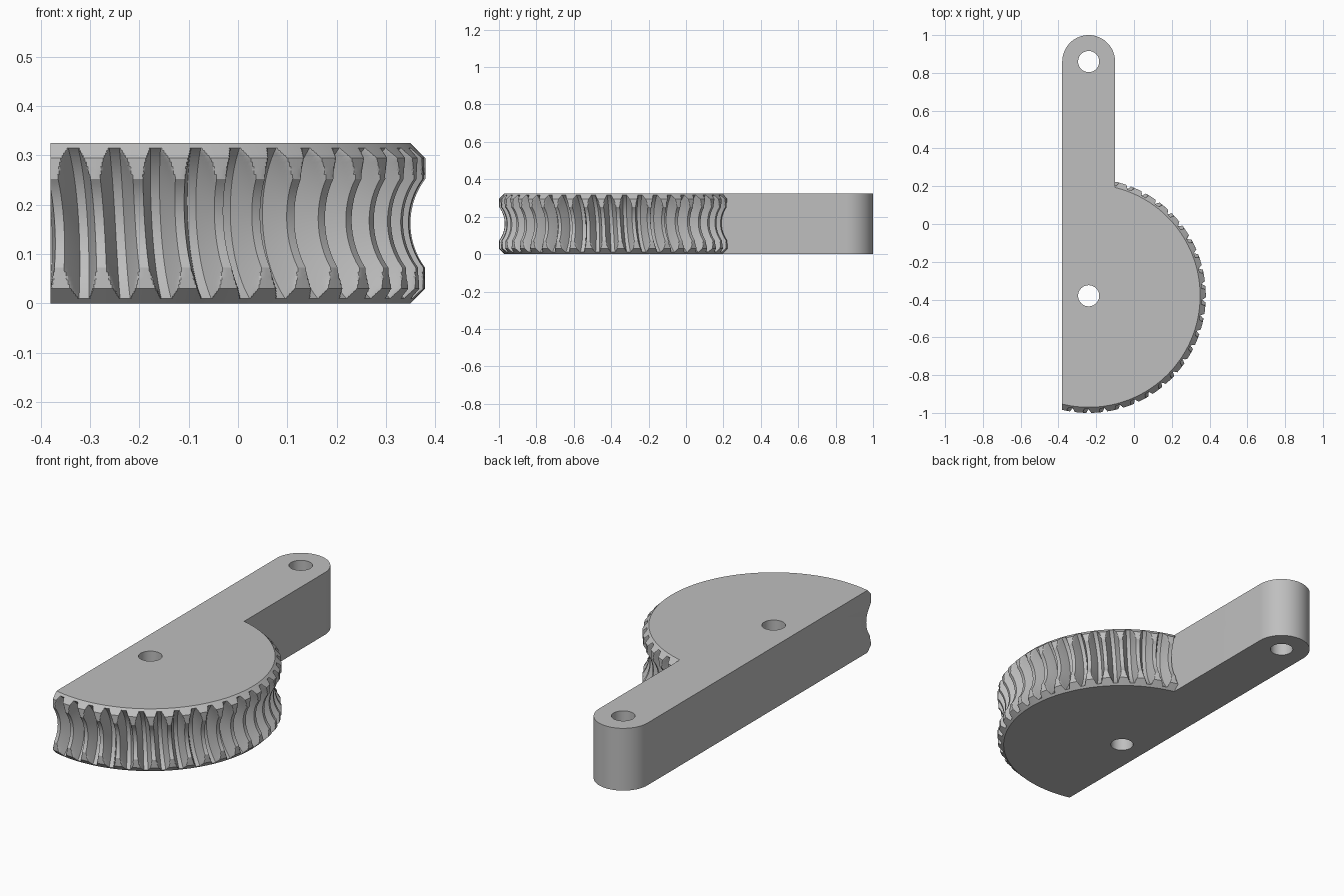
import bpy, bmesh, math
from mathutils import Vector

cube = bpy.data.objects.get("Cube")
if cube:
    bpy.data.objects.remove(cube, do_unlink=True)

# Main dimensions
HEIGHT = 0.325
MID = HEIGHT / 2
HUB = Vector((-0.24, -0.38, 0))      # wheel axis
ARM_END = Vector((-0.24, 0.86, 0))   # pivot at the arm tip
ARM_HALF = 0.14
HOLE = 0.056
TEETH = 45
OUTER, CAP = 0.62, 0.59              # rim radius, flat face radius
CHAMFER = OUTER - CAP
PITCH_R = 0.565
AXIS_R = 0.74                        # distance to the worm axis
THROAT, ROOT = 0.15, 0.207           # worm root and worm tip radii
WORM_R = AXIS_R - PITCH_R
PITCH = math.tau * PITCH_R / TEETH
SLOPE = math.tan(math.radians(20))

metal = bpy.data.materials.new("plain grey")
metal.use_nodes = True
GREY = (0.52, 0.52, 0.52, 1)
metal.diffuse_color = GREY
metal.node_tree.nodes["Principled BSDF"].inputs["Base Color"].default_value = GREY


def make_object(name, bm):
    bmesh.ops.recalc_face_normals(bm, faces=bm.faces)
    mesh = bpy.data.meshes.new(name)
    bm.to_mesh(mesh)
    bm.free()
    mesh.materials.append(metal)
    obj = bpy.data.objects.new(name, mesh)
    bpy.context.collection.objects.link(obj)
    return obj


def prism(name, outline, low, high):
    bm = bmesh.new()
    face = bm.faces.new([bm.verts.new((x, y, low)) for x, y in outline])
    grown = bmesh.ops.extrude_face_region(bm, geom=[face])["geom"]
    bmesh.ops.translate(bm, vec=(0, 0, high - low),
                        verts=[v for v in grown if isinstance(v, bmesh.types.BMVert)])
    return make_object(name, bm)


def arc(centre, radius, start, end, steps):
    angles = [start + (end - start) * i / steps for i in range(steps + 1)]
    return [(centre.x + radius * math.cos(a), centre.y + radius * math.sin(a)) for a in angles]


def combine(target, tool, operation):
    mod = target.modifiers.new(operation.lower(), 'BOOLEAN')
    mod.operation, mod.solver, mod.object = operation, 'EXACT', tool
    bpy.context.view_layer.objects.active = target
    bpy.ops.object.modifier_apply(modifier=mod.name)
    bpy.data.objects.remove(tool, do_unlink=True)


def blank_radius(z):
    """Chamfered rim with a hollow throat."""
    r = min(OUTER, CAP + MID - abs(z))
    if abs(z) < THROAT:
        r = min(r, AXIS_R - math.sqrt(THROAT ** 2 - z * z))
    return r


def rim_radius(z, d):
    """Rim radius where the worm thread reaches d from its own axis."""
    if d <= abs(z):
        return blank_radius(z)
    return min(blank_radius(z), AXIS_R - math.sqrt(d * d - z * z))


# Groove cross-section: (offset along the rim, worm radius)
flank = [ROOT + (THROAT - ROOT) * i / 8 for i in range(9)]
half = [(PITCH / 4 + 0.0015 + (WORM_R - d) * SLOPE, d) for d in flank]
section = ([(-u, d) for u, d in reversed(half)] + [(0, ROOT)] + half + [(PITCH / 2, 0)])

# Height rows, closer together at the profile's corners
edge = math.sqrt(THROAT ** 2 - (AXIS_R - OUTER) ** 2)
stops = [(0, edge, 9), (edge, MID - CHAMFER, 5), (MID - CHAMFER, MID, 6)]
upper = [a + (b - a) * (i + 1) / n for a, b, n in stops for i in range(n)]
rows = [-z for z in reversed(upper)] + [0] + upper

# Toothed wheel
bm = bmesh.new()
rings = []
for z in rows:
    twist = -PITCH * math.asin(z / ROOT) / math.tau
    ring = []
    for tooth in range(TEETH):
        for u, d in section:
            a = (tooth * PITCH + u + twist) / PITCH_R
            r = rim_radius(z, d)
            ring.append(bm.verts.new((HUB.x + r * math.sin(a), HUB.y - r * math.cos(a), z + MID)))
    rings.append(ring)
for low, high in zip(rings, rings[1:]):
    for i in range(len(low)):
        bm.faces.new((low[i - 1], low[i], high[i], high[i - 1]))
bm.faces.new(rings[0])
bm.faces.new(rings[-1])

# Flat back of the wheel
bmesh.ops.bisect_plane(bm, geom=bm.verts[:] + bm.edges[:] + bm.faces[:], dist=1e-6,
                       plane_co=(HUB.x - ARM_HALF, 0, 0), plane_no=(-1, 0, 0), clear_outer=True)
bmesh.ops.holes_fill(bm, edges=[e for e in bm.edges if e.is_boundary], sides=0)
wheel = make_object("worm_wheel_lever", bm)

# Lever arm with a round end
outline = [(HUB.x - ARM_HALF, HUB.y), (HUB.x + ARM_HALF, HUB.y)]
outline += arc(ARM_END, ARM_HALF, 0, math.pi, 32)
combine(wheel, prism("lever_arm", outline, 0, HEIGHT), 'UNION')

# Pivot holes
for centre in (HUB, ARM_END):
    circle = arc(centre, HOLE, 0, math.tau, 40)[:-1]
    combine(wheel, prism("hole_cutter", circle, -HEIGHT, 2 * HEIGHT), 'DIFFERENCE')

bpy.ops.object.select_all(action='DESELECT')
wheel.select_set(True)
bpy.context.view_layer.objects.active = wheel
bpy.ops.object.shade_smooth_by_angle(angle=math.radians(25))
